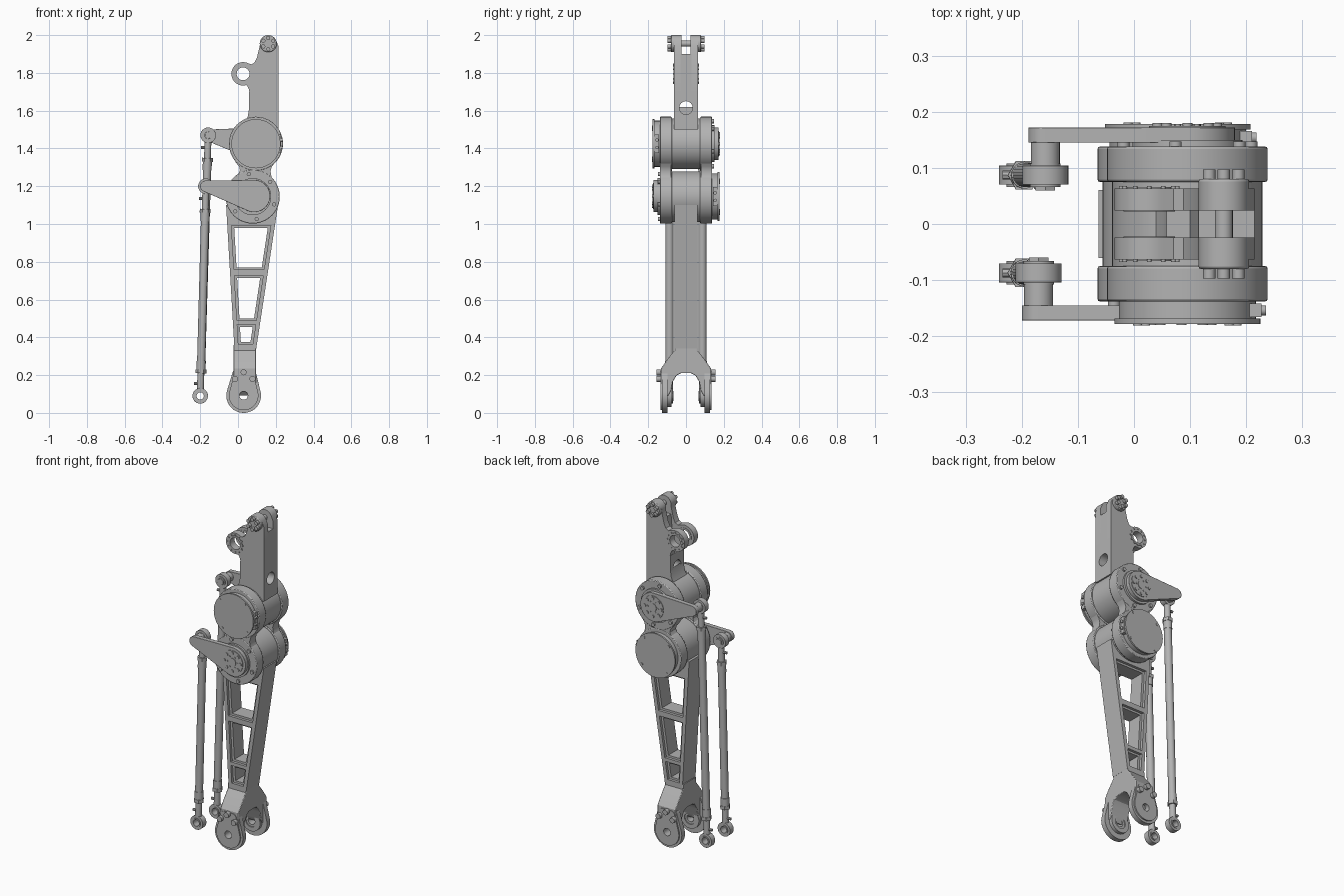
import bpy, bmesh, math
from mathutils import Matrix, Vector
from mathutils.geometry import convex_hull_2d

if "Cube" in bpy.data.objects:
    bpy.data.objects.remove(bpy.data.objects["Cube"])

metal = bpy.data.materials.new("light_grey_metal")
metal.use_nodes = True
GREY = (0.45, 0.45, 0.45, 1)
metal.diffuse_color = GREY
metal.node_tree.nodes["Principled BSDF"].inputs["Base Color"].default_value = GREY
parts = []


def finish(name, bm, mesh=None):
    bmesh.ops.remove_doubles(bm, verts=bm.verts, dist=1e-5)
    bmesh.ops.recalc_face_normals(bm, faces=bm.faces)
    mesh = mesh or bpy.data.meshes.new(name)
    bm.to_mesh(mesh)
    bm.free()
    mesh.materials.clear()
    mesh.materials.append(metal)
    ob = bpy.data.objects.new(name, mesh)
    bpy.context.collection.objects.link(ob)
    parts.append(ob)
    return ob


def arc(cx, cz, r, a0=0, a1=360, n=40):
    """Points along an arc; a full turn leaves out the repeated last point."""
    steps = n if abs(a1 - a0) == 360 else n - 1
    angles = [math.radians(a0 + (a1 - a0) * i / steps) for i in range(n)]
    return [(cx + r * math.cos(a), cz + r * math.sin(a)) for a in angles]


def hull(*circles):
    pts = [Vector(p) for c in circles for p in arc(*c)]
    return [tuple(pts[i]) for i in convex_hull_2d(pts)]


def prism(name, loops, lo, hi, axis="y"):
    """Extrude outlines (later loops are holes) along y (x-z plane) or x (y-z plane)."""
    cu = bpy.data.curves.new(name, "CURVE")
    cu.dimensions, cu.fill_mode, cu.extrude = "2D", "BOTH", abs(hi - lo) / 2
    for pts in loops:
        sp = cu.splines.new("POLY")
        sp.points.add(len(pts) - 1)
        for p, q in zip(sp.points, pts):
            p.co = (q[0], q[1], 0, 1)
        sp.use_cyclic_u = True
    tmp = bpy.data.objects.new(name, cu)
    bpy.context.collection.objects.link(tmp)
    dg = bpy.context.evaluated_depsgraph_get()
    mesh = bpy.data.meshes.new_from_object(tmp.evaluated_get(dg))
    bpy.data.objects.remove(tmp)
    bm = bmesh.new()
    bm.from_mesh(mesh)
    mid = (lo + hi) / 2
    for v in bm.verts:
        a, b, c = v.co
        v.co = (a, c + mid, b) if axis == "y" else (c + mid, a, b)
    return finish(name, bm, mesh)


def rods(name, items):
    """One object from cylinders given as (start, end, radius, sides)."""
    bm = bmesh.new()
    for p, q, r, n in items:
        p, q = Vector(p), Vector(q)
        turn = (q - p).to_track_quat("Z", "Y").to_matrix().to_4x4()
        bmesh.ops.create_cone(bm, cap_ends=True, segments=n, radius1=r, radius2=r,
                              depth=(q - p).length, matrix=Matrix.Translation((p + q) / 2) @ turn)
    return finish(name, bm)


def disc(cx, cz, y0, y1, r, n=64):
    return ((cx, y0, cz), (cx, y1, cz), r, n)


def bolt_circle(cx, cz, ring, count, y0, y1, r, start=0):
    return [disc(x, z, y0, y1, r, 12) for x, z in arc(cx, cz, ring, start, start + 360, count)]


def bevel(ob, width):
    m = ob.modifiers.new("soft_edge", "BEVEL")
    m.width, m.segments, m.limit_method, m.angle_limit = width, 2, "ANGLE", 0.7


# Two motor housings, mirrored front to back; s is the side of the cover
UP, LOW = (0.095, 1.425), (0.078, 1.145)
for tag, (cx, cz), s in (("upper", UP, -1), ("lower", LOW, 1)):
    body = rods(tag + "_motor_housing", [
        disc(cx, cz, -0.085, 0.085, 0.134),
        disc(cx, cz, 0.075, 0.138, 0.143), disc(cx, cz, -0.075, -0.138, 0.143)])
    bevel(body, 0.004)
    rods(tag + "_motor_cover", [
        disc(cx, cz, s * 0.135, s * 0.17, 0.122), disc(cx, cz, s * 0.168, s * 0.178, 0.13)])
    rods(tag + "_cover_bolts", bolt_circle(cx, cz, 0.116, 4, s * 0.17, s * 0.181, 0.008, 50))
    prism(tag + "_connector", [[(s * 0.142, cz - 0.05), (s * 0.166, cz - 0.05),
                                (s * 0.166, cz + 0.05), (s * 0.142, cz + 0.05)]],
          cx + 0.08, cx + 0.132, "x")
    rods(tag + "_connector_plug", [((cx + 0.13, s * 0.154, cz + d), (cx + 0.14, s * 0.154, cz + d), 0.009, 12)
                                   for d in (-0.02, 0.02)])
    rods(tag + "_output_boss", [disc(cx, cz, -s * 0.135, -s * 0.15, 0.098)])
    rods(tag + "_housing_bolts", bolt_circle(cx, cz, 0.121, 6, -s * 0.135, -s * 0.147, 0.011, 40))

# Waist plates that tie the housings together, leaving a slit in between
waist = [(-0.035, 1.37), (-0.012, 1.325), (0.006, 1.305), (0.01, 1.285), (0.002, 1.265), (-0.04, 1.22),
         (0.195, 1.22), (0.177, 1.25), (0.172, 1.28), (0.18, 1.305), (0.215, 1.35)]
for tag, s in (("front", -1), ("back", 1)):
    prism(tag + "_waist", [waist], s * 0.08, s * 0.137)

# Crank arms and push rods
FOOT = (-0.2, 0.09)
for tag, (cx, cz), (tx, tz), s in (("front", (0.085, 1.148), (-0.17, 1.2), -1),
                                   ("back", (0.095, 1.425), (-0.158, 1.47), 1)):
    arm = prism(tag + "_crank_arm", [hull((cx, cz, 0.085), (tx, tz, 0.03))], s * 0.145, s * 0.172)
    bevel(arm, 0.004)
    rods(tag + "_crank_hub", [disc(cx, cz, s * 0.17, s * 0.175, 0.068),
                              disc(cx, cz, s * 0.17, s * 0.178, 0.024, 24)])
    rods(tag + "_crank_bolts", bolt_circle(cx, cz, 0.053, 8, s * 0.17, s * 0.18, 0.009)
         + bolt_circle(cx, cz, 0.034, 6, s * 0.17, s * 0.178, 0.005))
    rods(tag + "_crank_pin", [disc(tx, tz, s * 0.1, s * 0.15, 0.026, 24), disc(tx, tz, s * 0.066, s * 0.11, 0.018, 24),
                              disc(tx, tz, s * 0.06, s * 0.069, 0.02, 6)])
    y = s * 0.087
    top, low = Vector((tx, y, tz)), Vector((FOOT[0], y, FOOT[1]))
    d = (top - low).normalized()
    for end, (ex, ez) in (("top", (tx, tz)), ("bottom", FOOT)):
        eye = prism(f"{tag}_{end}_rod_eye", [arc(ex, ez, 0.041), arc(ex, ez, 0.025)], y - 0.017, y + 0.017)
        bevel(eye, 0.004)
        prism(f"{tag}_{end}_ball_ring", [arc(ex, ez, 0.027), arc(ex, ez, 0.019)], y - 0.021, y + 0.021)
    pieces = [(low + d * 0.18, top - d * 0.16, 0.0215, 24)]
    for p, v in ((low, d), (top, -d)):
        pieces += [(p + v * 0.036, p + v * 0.125, 0.018, 20), (p + v * 0.12, p + v * 0.14, 0.029, 6),
                   (p + v * 0.14, p + v * 0.185, 0.024, 20)]
        q = p + v * 0.065
        pieces.append((q, q + Vector((-0.036, 0, 0)), 0.008, 8))
    rods(tag + "_push_rod", pieces)

# Upper link: bored block, two side cheeks with an ear each, and a spine
EAR, TIP = (0.027, 1.795), (0.16, 1.955)
prism("link_block", [[(-0.063, 1.5), (0.063, 1.5), (0.063, 1.7), (-0.063, 1.7)], arc(0, 1.615, 0.035)],
      0.058, 0.215, "x")
prism("link_spine", [[(0.1, 1.7), (0.215, 1.7), (0.215, 1.9), (0.115, 1.9)]], -0.03, 0.03)
prism("link_flare", [[(0.03, 1.53), (0.06, 1.52), (0.06, 1.62), (0.052, 1.57)]], -0.063, 0.063)
cheek = ([(0.06, 1.7), (0.057, 1.715), (0.05, 1.729)] + arc(*EAR, 0.062, -75, -295, 30)
         + [(0.07, 1.845), (0.088, 1.855), (0.1, 1.88), (0.112, 1.93)]
         + arc(*TIP, 0.045, 190, 20, 20) + [(0.215, 1.94), (0.215, 1.7)])
for tag, s in (("front", -1), ("back", 1)):
    prism(tag + "_link_cheek", [cheek, arc(*EAR, 0.042)], s * 0.024, s * 0.063)
    prism(tag + "_ear_bearing", [arc(*EAR, 0.046), arc(*EAR, 0.034)], s * 0.022, s * 0.066)
    rods(tag + "_ear_bolts", bolt_circle(*EAR, 0.05, 12, s * 0.06, s * 0.068, 0.004))
    bevel(rods(tag + "_clevis_boss", [disc(*TIP, s * 0.028, s * 0.08, 0.045)]), 0.004)
    rods(tag + "_clevis_bolts", bolt_circle(*TIP, 0.03, 6, s * 0.078, s * 0.097, 0.011, 30))
rods("clevis_pin", [disc(*TIP, -0.03, 0.03, 0.016, 24)])

# Shin: raised outer frame around a thinner web with three windows
def shin_left(z):
    return -0.063 + (1.1 - z) * 0.058


def shin_right(z):
    return 0.212 - (1.1 - z) * 0.152


def window(z0, z1, inset):
    return [(shin_left(z0) + inset, z0), (shin_right(z0) - inset, z0),
            (shin_right(z1) - inset, z1), (shin_left(z1) + inset, z1)]


bays = ((0.77, 0.98), (0.5, 0.715), (0.375, 0.455))
outline = window(0.34, 1.1, 0)
prism("shin_frame", [outline] + [window(a - 0.012, b + 0.012, 0.022) for a, b in bays], -0.061, 0.061)
prism("shin_web", [window(0.35, 1.09, 0.01)] + [window(a, b, 0.036) for a, b in bays], -0.045, 0.045)

# Ankle fork
half = [(0.061, 0.36), (0.061, 0.33), (0.105, 0.275), (0.132, 0.235), (0.132, 0.13),
        (0.095, 0.09), (0.078, 0.12), (0.07, 0.165), (0.05, 0.198), (0.025, 0.21)]
yoke = half + [(-y, z) for y, z in reversed(half)]
ANKLE = (0.03, 0.092)
bevel(prism("ankle_yoke", [yoke], -0.024, 0.096, "x"), 0.004)
for tag, s in (("front", -1), ("back", 1)):
    shape = hull((*ANKLE, 0.092), (0.0, 0.205, 0.03), (0.066, 0.205, 0.03))
    bevel(prism(tag + "_ankle_plate", [shape, arc(*ANKLE, 0.022)], s * 0.098, s * 0.128), 0.008)
    prism(tag + "_ankle_cap", [hull((*ANKLE, 0.078), (0.004, 0.2, 0.025), (0.058, 0.2, 0.025)),
                               arc(*ANKLE, 0.022)], s * 0.12, s * 0.136)
    prism(tag + "_ankle_bearing", [arc(*ANKLE, 0.06), arc(*ANKLE, 0.035)], s * 0.078, s * 0.1)
    prism(tag + "_ankle_race", [arc(*ANKLE, 0.037), arc(*ANKLE, 0.022)], s * 0.084, s * 0.125)
    rods(tag + "_ankle_bolts", [disc(x, z, s * 0.13, s * 0.155, 0.016, 16)
                                for x, z in ((-0.016, 0.18), (0.03, 0.215), (0.077, 0.18))])

# Smooth curved faces, keep edges crisp
bpy.ops.object.select_all(action="DESELECT")
for ob in parts:
    ob.select_set(True)
bpy.context.view_layer.objects.active = parts[0]
bpy.ops.object.shade_smooth_by_angle(angle=math.radians(32))
